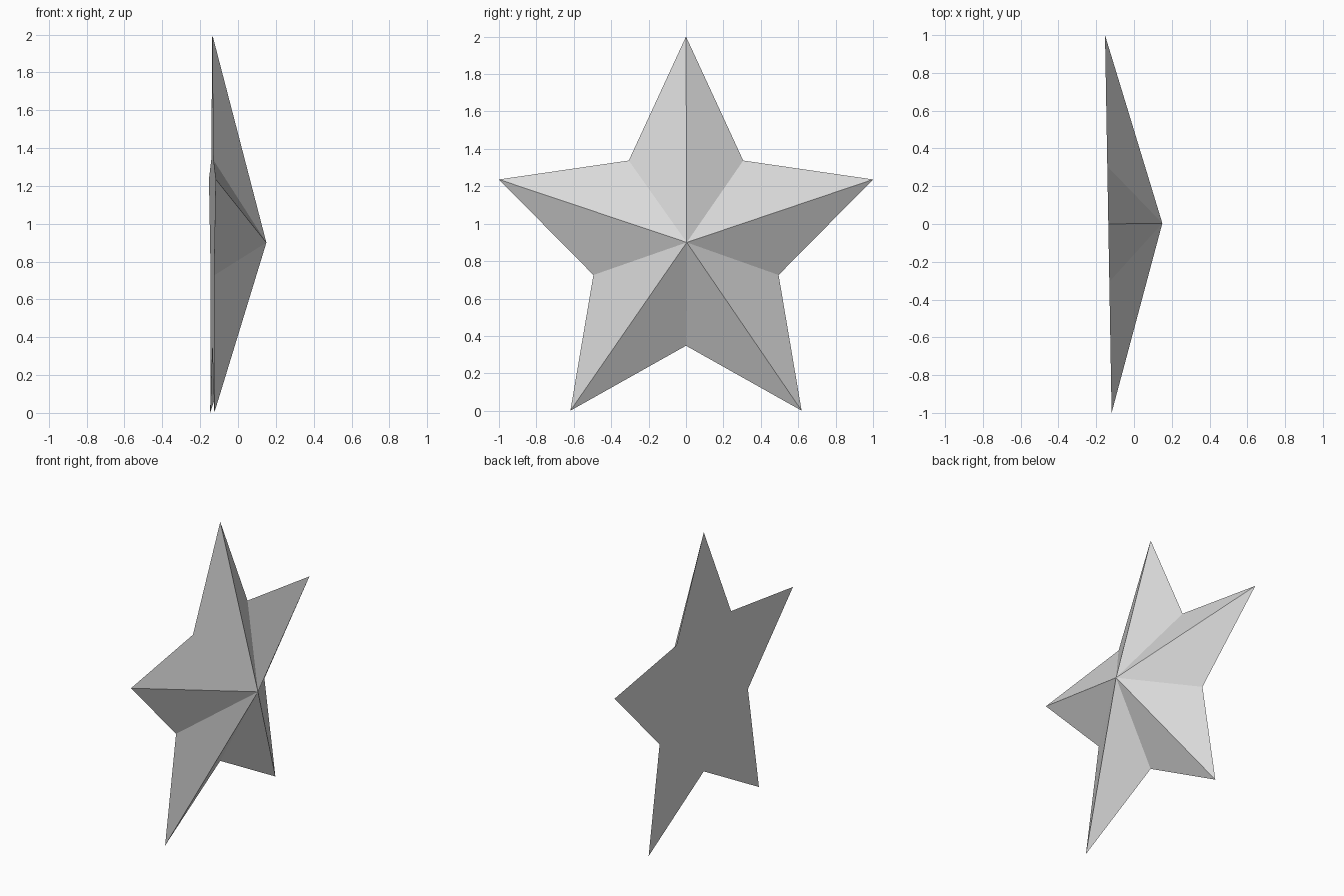
import bpy, bmesh
from math import sin, cos, pi

cube = bpy.data.objects.get("Cube")
if cube:
    bpy.data.objects.remove(cube, do_unlink=True)

# Star proportions
POINTS = 5
HALF_WIDTH, HALF_HEIGHT = 1.0515, 1.1056   # tip radius along y and z
INNER = 0.495                              # notch radius as a share of the tip radius
CENTRE_Z = 0.895
BACK_X, BACK_TILT = -0.136, -0.0175        # the back plane leans slightly

grey = bpy.data.materials.new("light_grey")
grey.use_nodes = True
colour = (0.70, 0.70, 0.70, 1)
grey.diffuse_color = colour
grey.node_tree.nodes["Principled BSDF"].inputs["Base Color"].default_value = colour

# Outline of alternating tips and notches on the back plane
bm = bmesh.new()
outline = []
for i in range(2 * POINTS):
    angle = pi * i / POINTS
    radius = INNER if i % 2 else 1
    y = HALF_WIDTH * radius * sin(angle)
    z = CENTRE_Z + HALF_HEIGHT * radius * cos(angle)
    outline.append(bm.verts.new((BACK_X + BACK_TILT * y, y, z)))

# Flat back, and facets rising to the raised centre
bm.faces.new(outline)
apex = bm.verts.new((0.15, 0.004, 0.9))
for a, b in zip(outline, outline[1:] + outline[:1]):
    bm.faces.new((b, a, apex))
bmesh.ops.recalc_face_normals(bm, faces=bm.faces)

mesh = bpy.data.meshes.new("faceted_star")
bm.to_mesh(mesh)
bm.free()
mesh.materials.append(grey)
star = bpy.data.objects.new("faceted_star", mesh)
bpy.context.collection.objects.link(star)
